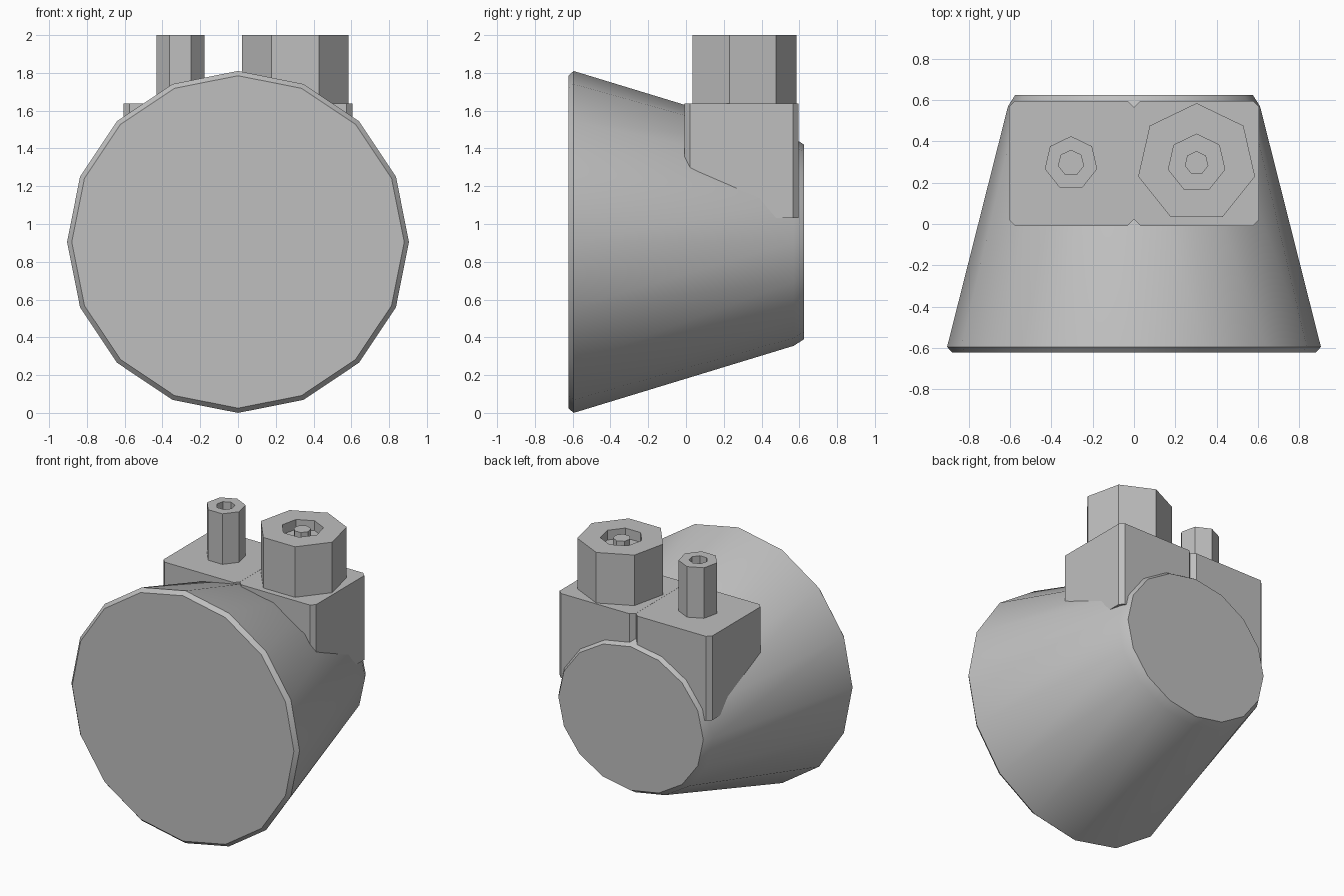
import bpy, bmesh
from math import sin, cos, pi, radians
from mathutils import Matrix, Vector

cube = bpy.data.objects.get("Cube")
if cube:
    bpy.data.objects.remove(cube, do_unlink=True)

grey = bpy.data.materials.new("plain grey")
grey.use_nodes = True
grey.diffuse_color = (0.52, 0.52, 0.52, 1)
grey.node_tree.nodes["Principled BSDF"].inputs["Base Color"].default_value = grey.diffuse_color


def finish(name, bm):
    """Turn a bmesh into a shaded grey object."""
    bmesh.ops.recalc_face_normals(bm, faces=bm.faces)
    mesh = bpy.data.meshes.new(name)
    bm.to_mesh(mesh)
    bm.free()
    mesh.materials.append(grey)
    obj = bpy.data.objects.new(name, mesh)
    bpy.context.collection.objects.link(obj)
    bpy.ops.object.select_all(action='DESELECT')
    obj.select_set(True)
    bpy.context.view_layer.objects.active = obj
    bpy.ops.object.shade_smooth_by_angle(angle=radians(32))
    return obj


def loft(name, sides, rings, matrix):
    """Join polygon rings (height, x radius, y radius) and cap both ends."""
    bm = bmesh.new()
    loops = []
    for h, rx, ry in rings:
        angles = [2 * pi * i / sides for i in range(sides)]
        loops.append([bm.verts.new((rx * sin(a), ry * cos(a), h)) for a in angles])
    for low, high in zip(loops, loops[1:]):
        for i in range(sides):
            j = (i + 1) % sides
            bm.faces.new((low[i], low[j], high[j], high[i]))
    bm.faces.new(loops[0][::-1])
    bm.faces.new(loops[-1])
    bm.transform(matrix)
    return finish(name, bm)


def block(name, x):
    """Box with chamfered upright edges."""
    bm = bmesh.new()
    bmesh.ops.create_cube(bm, size=0.605)
    upright = [e for e in bm.edges
               if abs(e.verts[0].co.z - e.verts[1].co.z) > 0.1]
    bmesh.ops.bevel(bm, geom=upright, offset=0.03, segments=1, affect='EDGES')
    bmesh.ops.translate(bm, verts=bm.verts, vec=Vector((x, 0.294, 1.335)))
    return finish(name, bm)


# Tapered drum, its axis running front to back
drum_place = Matrix.Translation((0, 0, 0.905)) @ Matrix.Rotation(pi / 2, 4, 'X')
loft("tapered_drum", 16,
     [(-0.625, 0.575, 0.515), (-0.57, 0.61, 0.55),
      (0.595, 0.905, 0.905), (0.623, 0.88, 0.88)], drum_place)

# Pair of mounting blocks
for side, x in (("left", 0.303), ("right", -0.303)):
    block(side + "_block", x)


# Seven-sided posts with recessed tops
def post(name, x, radius, bore):
    rings = [(1.63, radius), (2.0, radius), (2.0, bore), (1.93, bore)]
    loft(name, 7, [(h, r, r) for h, r in rings], Matrix.Translation((x, 0.295, 0)))


post("large_post", 0.303, 0.29, 0.14)
post("small_post", -0.305, 0.13, 0.062)

# Pin in the large recess
loft("centre_pin", 7, [(1.92, 0.058, 0.058), (1.995, 0.058, 0.058)],
     Matrix.Translation((0.303, 0.295, 0)))
